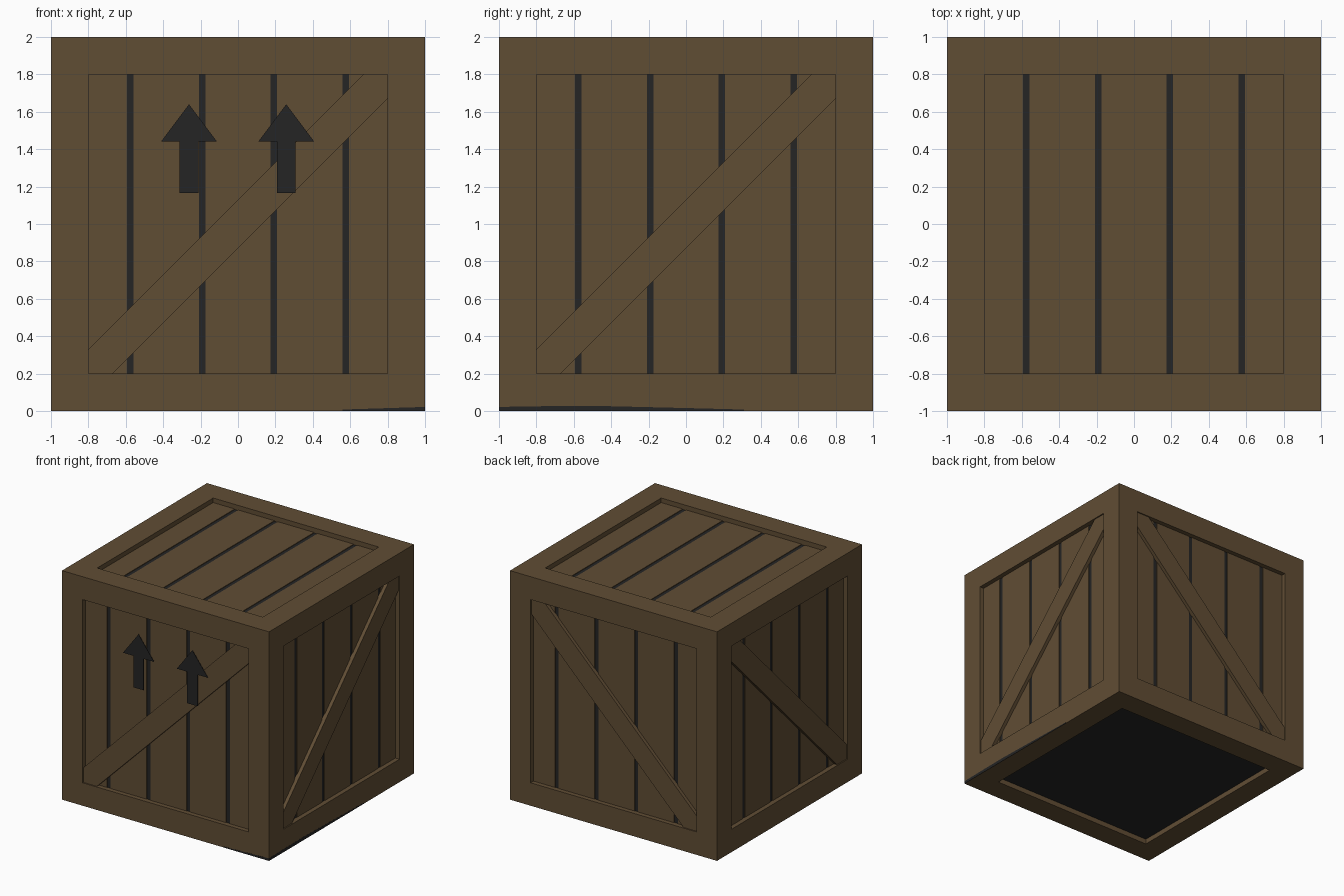
import bpy, bmesh
from mathutils import Matrix

if "Cube" in bpy.data.objects:
    bpy.data.objects.remove(bpy.data.objects["Cube"])


def material(name, rgb):
    m = bpy.data.materials.new(name)
    m.diffuse_color = (*rgb, 1)
    m.use_nodes = True
    m.node_tree.nodes["Principled BSDF"].inputs["Base Color"].default_value = m.diffuse_color
    return m


WOOD = material("brown_wood", (0.118, 0.074, 0.034))
DARK = material("dark_grey", (0.018, 0.018, 0.018))


def finish(name, bm, mat):
    bmesh.ops.recalc_face_normals(bm, faces=bm.faces)
    me = bpy.data.meshes.new(name)
    bm.to_mesh(me)
    bm.free()
    me.materials.append(mat)
    ob = bpy.data.objects.new(name, me)
    bpy.context.collection.objects.link(ob)
    return ob


def box(name, lo, hi, mat=WOOD):
    bm = bmesh.new()
    size = [b - a for a, b in zip(lo, hi)]
    mid = [(a + b) / 2 for a, b in zip(lo, hi)]
    bmesh.ops.create_cube(bm, size=1, matrix=Matrix.Translation(mid) @ Matrix.Diagonal((*size, 1)))
    return finish(name, bm, mat)


def plate(name, outline, d0, d1, mat, axis="y"):
    """Extrude an outline (across, height) from depth d0 to d1 along an axis."""
    bm = bmesh.new()
    at = (lambda u, z, d: (u, d, z)) if axis == "y" else (lambda u, z, d: (d, u, z))
    a = [bm.verts.new(at(u, z, d0)) for u, z in outline]
    b = [bm.verts.new(at(u, z, d1)) for u, z in outline]
    bm.faces.new(a)
    bm.faces.new(b)
    n = len(a)
    for i in range(n):
        j = (i + 1) % n
        bm.faces.new((a[i], a[j], b[j], b[i]))
    return finish(name, bm, mat)


IN, CORE, SKIN = 0.8, 0.955, 0.96   # frame opening, dark core, plank surface

# Dark core seen through the plank gaps and underneath
box("core", (-CORE, -CORE, 1 - CORE), (CORE, CORE, 1 + CORE), DARK)

# Outer frame: horizontal bars and corner posts
for s in (-1, 1):
    p0, p1 = sorted((s * IN, s))
    for level, z0, z1 in (("bottom", 0, 0.2), ("top", 1.8, 2)):
        box(f"{level}_long_bar", (-1, p0, z0), (1, p1, z1))
        box(f"{level}_side_bar", (p0, -IN, z0), (p1, IN, z1))
    for t in (-1, 1):
        q0, q1 = sorted((t * IN, t))
        box("corner_post", (p0, q0, 0.2), (p1, q1, 1.8))

# Planks on four sides and the top, split by four gaps
gaps = [-0.575, -0.192, 0.192, 0.575]
edges = [-IN] + [g + o for g in gaps for o in (-0.0175, 0.0175)] + [IN]
for u0, u1 in zip(edges[::2], edges[1::2]):
    for s in (-1, 1):
        d0, d1 = sorted((s * 0.94, s * SKIN))
        box("wall_plank", (u0, d0, 0.2), (u1, d1, 1.8))
        box("side_plank", (d0, u0, 0.2), (d1, u1, 1.8))
    box("lid_plank", (u0, -IN, 1.94), (u1, IN, 1 + SKIN))

# Diagonal braces, rising towards +x and +y
brace = [(-0.8, 0.2), (-0.67, 0.2), (0.8, 1.67), (0.8, 1.8), (0.67, 1.8), (-0.8, 0.33)]
for s in (-1, 1):
    for axis in "xy":
        plate("diagonal_brace", brace, s * 0.95, s * 0.99, WOOD, axis)

# Two painted arrows on the front
half = [(0.15, 1.44), (0.05, 1.44), (0.05, 1.165)]
arrow = [(0, 1.64)] + half + [(-u, z) for u, z in reversed(half)]
for cx in (-0.262, 0.258):
    plate("up_arrow", [(u + cx, z) for u, z in arrow], -0.995, -0.999, DARK)

# Dark scuff along the bottom of the front right corner
plate("front_scuff", [(0.56, 0), (1, 0), (1, 0.022), (0.75, 0.014), (0.56, 0.008)],
      -0.999, -1.001, DARK)
plate("side_scuff", [(-1, 0), (0.31, 0), (0.31, 0.008), (0, 0.016), (-0.5, 0.028), (-0.75, 0.026), (-1, 0.022)],
      0.999, 1.001, DARK, "x")
